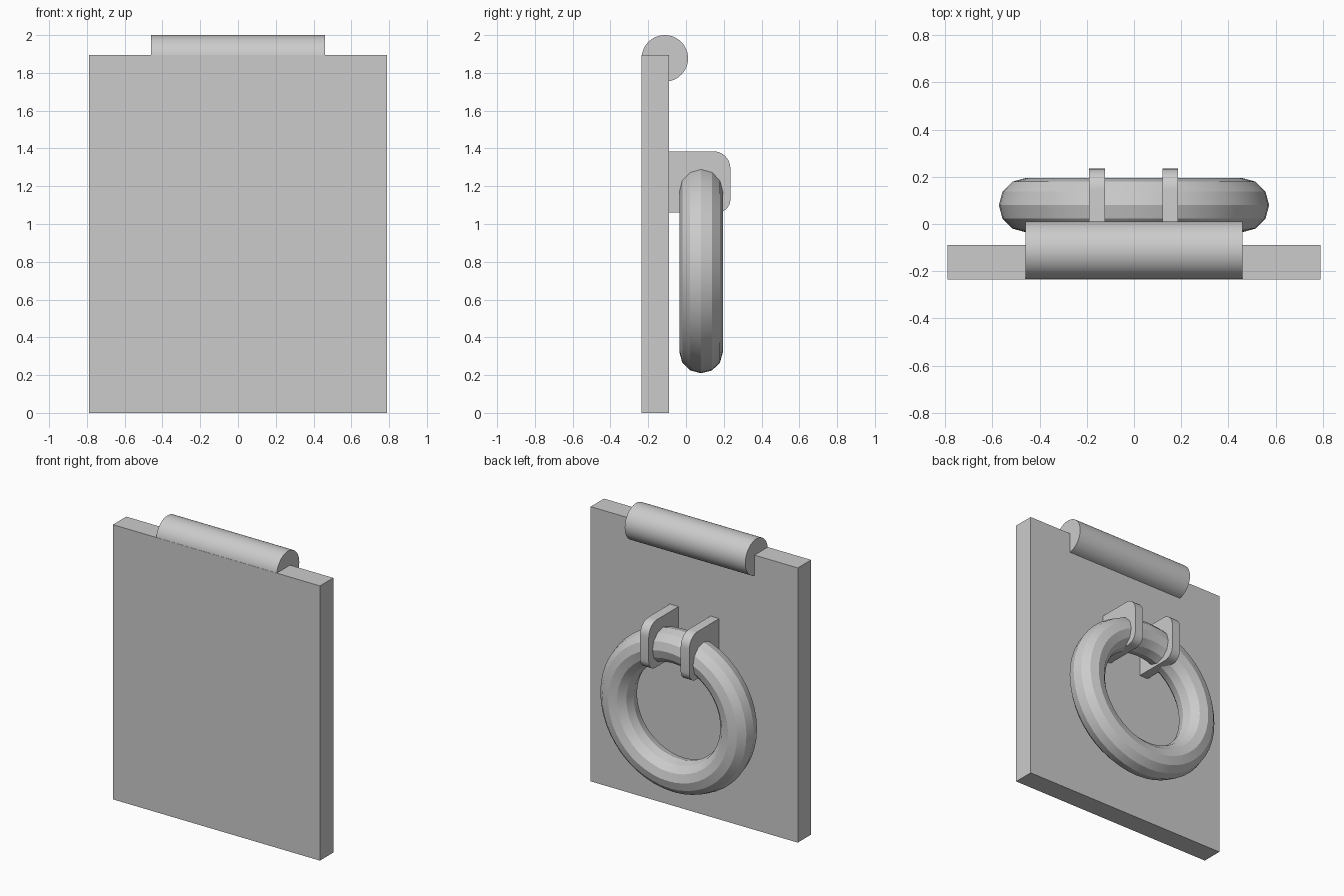
import bpy, bmesh, math
from math import radians, cos, sin

if "Cube" in bpy.data.objects:
    bpy.data.objects.remove(bpy.data.objects["Cube"])


def finish(bm, name, angle=None):
    bmesh.ops.recalc_face_normals(bm, faces=bm.faces)
    mesh = bpy.data.meshes.new(name)
    bm.to_mesh(mesh)
    bm.free()
    obj = bpy.data.objects.new(name, mesh)
    bpy.context.collection.objects.link(obj)
    if angle:
        bpy.ops.object.select_all(action='DESELECT')
        obj.select_set(True)
        bpy.context.view_layer.objects.active = obj
        bpy.ops.object.shade_smooth_by_angle(angle=radians(angle))
    return obj


def extrude_x(name, profile, x0, x1, angle=None):
    """Extrude a closed (y, z) profile from x0 to x1."""
    bm = bmesh.new()
    face = bm.faces.new([bm.verts.new((x0, y, z)) for y, z in profile])
    new = bmesh.ops.extrude_face_region(bm, geom=[face])["geom"]
    verts = [v for v in new if isinstance(v, bmesh.types.BMVert)]
    bmesh.ops.translate(bm, verts=verts, vec=(x1 - x0, 0, 0))
    return finish(bm, name, angle)


def arc(cy, cz, r, a0, a1, n):
    return [(cy + r * cos(radians(a0 + (a1 - a0) * i / n)),
             cz + r * sin(radians(a0 + (a1 - a0) * i / n))) for i in range(n + 1)]


# Flat back plate
extrude_x("plate", [(-0.235, 0), (-0.09, 0), (-0.09, 1.895), (-0.235, 1.895)], -0.79, 0.79)

# Hinge barrel along the top edge
extrude_x("hinge_barrel", arc(-0.112, 1.877, 0.123, 0, 360, 48)[:-1], -0.46, 0.46, 30)

# Two rounded lugs holding the ring
lug = [(-0.10, 1.06)] + arc(0.165, 1.13, 0.07, -90, 0, 8) \
    + arc(0.145, 1.295, 0.09, 0, 90, 8) + [(-0.10, 1.385)]
for side, x in (("left", -0.157), ("right", 0.153)):
    extrude_x("lug_" + side, lug, x - 0.033, x + 0.033, 30)

# Hanging ring with a twelve-sided tube, slightly flattened vertically
bpy.ops.mesh.primitive_torus_add(major_segments=48, minor_segments=12,
                                 major_radius=0.458, minor_radius=0.115,
                                 location=(0, 0.08, 0.765), rotation=(math.pi / 2, 0, 0))
ring = bpy.context.object
ring.name = "ring"
ring.scale = (1, 0.969, 1)
bpy.ops.object.transform_apply(location=False, rotation=True, scale=True)
bpy.ops.object.shade_smooth_by_angle(angle=radians(28))
